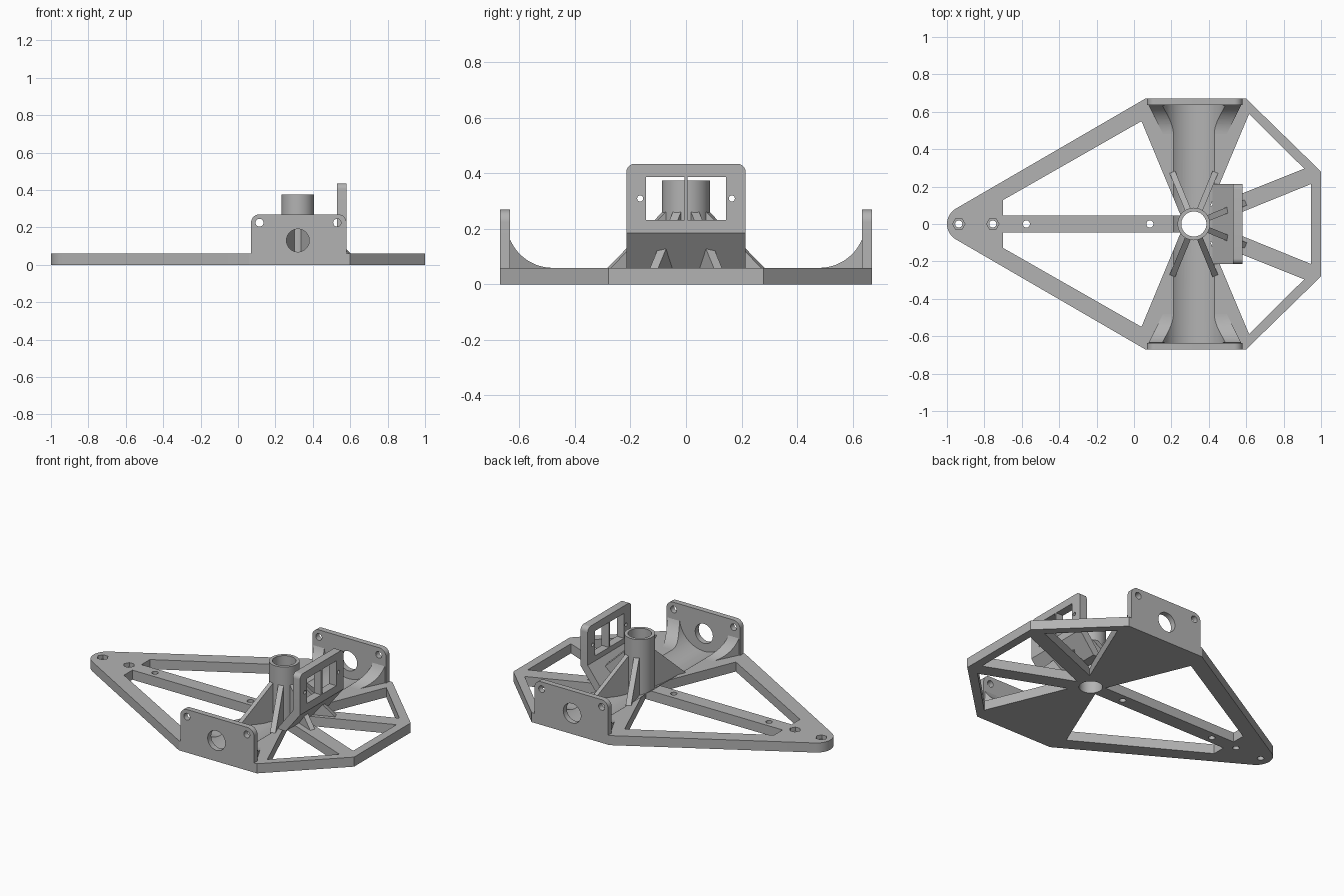
import bpy, bmesh
from math import sin, cos, pi, radians
from mathutils import Matrix

cube = bpy.data.objects.get("Cube")
if cube:
    bpy.data.objects.remove(cube, do_unlink=True)

grey = bpy.data.materials.new("plain grey")
grey.use_nodes = True
colour = (0.45, 0.45, 0.45, 1)
grey.diffuse_color = colour
grey.node_tree.nodes["Principled BSDF"].inputs["Base Color"].default_value = colour

HUB = 0.32      # x of the centre tube
DECK = 0.06     # thickness of the flat frame


def prism(name, pts, axis, lo, hi):
    """Extrude a 2D outline along an axis."""
    place = {"x": lambda u, v, w: (w, u, v),
             "y": lambda u, v, w: (u, w, v),
             "z": lambda u, v, w: (u, v, w)}[axis]
    bm = bmesh.new()
    low = [bm.verts.new(place(u, v, lo)) for u, v in pts]
    high = [bm.verts.new(place(u, v, hi)) for u, v in pts]
    bm.faces.new(low)
    bm.faces.new(high)
    n = len(pts)
    for i in range(n):
        j = (i + 1) % n
        bm.faces.new((low[i], low[j], high[j], high[i]))
    bmesh.ops.recalc_face_normals(bm, faces=bm.faces)
    mesh = bpy.data.meshes.new(name)
    bm.to_mesh(mesh)
    bm.free()
    mesh.materials.append(grey)
    ob = bpy.data.objects.new(name, mesh)
    bpy.context.collection.objects.link(ob)
    return ob


def arc(cx, cy, r, a0, a1, n):
    return [(cx + r * cos(radians(a0 + (a1 - a0) * i / n)),
             cy + r * sin(radians(a0 + (a1 - a0) * i / n))) for i in range(n + 1)]


def circle(cx, cy, r, n=32):
    return arc(cx, cy, r, 0, 360, n)[:-1]


def rect(u0, u1, v0, v1):
    return [(u0, v0), (u1, v0), (u1, v1), (u0, v1)]


def tab(u0, u1, v0, v1, r):
    """Rectangle with rounded top corners."""
    return ([(u0, v0), (u1, v0)] + arc(u1 - r, v1 - r, r, 0, 90, 8)
            + arc(u0 + r, v1 - r, r, 90, 180, 8))


def cut(ob, outline, axis, lo, hi, operation="DIFFERENCE"):
    tool = prism("cutter", outline, axis, lo, hi)
    mod = ob.modifiers.new("cut", "BOOLEAN")
    mod.operation = operation
    mod.solver = "EXACT"
    mod.object = tool
    bpy.context.view_layer.objects.active = ob
    bpy.ops.object.modifier_apply(modifier=mod.name)
    mesh = tool.data
    bpy.data.objects.remove(tool, do_unlink=True)
    bpy.data.meshes.remove(mesh)


parts = []
trough = circle(HUB, 0.19, 0.17, 64)

# Flat frame with a rounded tail
half = [(0.06, 0.67), (0.60, 0.67), (1.0, 0.28)]
outline = (arc(-0.905, 0, 0.095, 240, 120, 16) + half
           + [(x, -y) for x, y in reversed(half)])
frame = prism("base_frame", outline, "z", 0, DECK)
parts.append(frame)

# Openings between the frame arms
for s in (1, -1):
    for opening in ([(-0.70, 0.045), (-0.70, 0.128), (0.04, 0.55), (0.25, 0.045)],
                    [(0.615, 0.588), (0.91, 0.296), (0.408, 0.095)]):
        cut(frame, [(x, s * y) for x, y in opening], "z", -0.1, 0.2)
cut(frame, [(0.42, 0), (0.947, 0.214), (0.947, -0.214)], "z", -0.1, 0.2)

# Shallow trough, hub bore, screw holes and hexagonal nut recesses
cut(frame, trough, "y", -0.635, 0.635)
cut(frame, circle(HUB, 0, 0.067, 48), "z", -0.1, 0.2)
for x in (-0.937, -0.755, -0.575, 0.085):
    cut(frame, circle(x, 0, 0.019, 24), "z", -0.1, 0.2)
for x in (-0.937, -0.755):
    cut(frame, circle(x, 0, 0.033, 6), "z", 0.035, 0.2)

# Centre tube
tube = prism("centre_tube", circle(HUB, 0, 0.087, 48), "z", 0.01, 0.375)
cut(tube, circle(HUB, 0, 0.067, 48), "z", -0.1, 0.5)
parts.append(tube)

# Triangular ribs around the tube
for i, angle in enumerate((22.5, 67.5, 112.5, -22.5, -67.5, -112.5)):
    rib = prism("tube_rib_%d" % (i + 1),
                [(0.076, 0.025), (0.30, 0.025), (0.30, DECK), (0.076, 0.27)],
                "y", -0.016, 0.016)
    rib.data.transform(Matrix.Translation((HUB, 0, 0))
                       @ Matrix.Rotation(radians(angle), 4, "Z"))
    parts.append(rib)

# Side brackets with their curved, hollowed feet
for side, s in (("left", 1), ("right", -1)):
    name = "back" if s > 0 else "front"
    lo, hi = sorted((s * 0.635, s * 0.67))
    bracket = prism(name + "_bracket", tab(0.07, 0.58, DECK, 0.27, 0.045), "y", lo, hi)
    cut(bracket, circle(HUB, 0.13, 0.061, 40), "y", -1, 1)
    for x in (0.115, 0.53):
        cut(bracket, circle(x, 0.225, 0.021, 24), "y", -1, 1)
    parts.append(bracket)

    curve = arc(0.48, 0.227, 0.167, 270, 338, 14)
    profile = [(s * y, z) for y, z in curve + [(0.635, DECK)]]
    foot = prism(name + "_bracket_foot", profile, "x", 0.07, 0.58)
    mask = [(0.07, s * 0.65), (0.58, s * 0.65), (0.475, s * 0.44), (0.175, s * 0.44)]
    cut(foot, mask, "z", 0, 0.4, "INTERSECT")
    cut(foot, trough, "y", -1, 1)
    parts.append(foot)

# Upright window plate: two openings either side of a thin bar, and screw holes
window = prism("window_plate", tab(-0.215, 0.215, 0.185, 0.435, 0.03), "x", 0.53, 0.58)
for s in (1, -1):
    u0, u1 = sorted((s * 0.005, s * 0.145))
    cut(window, rect(u0, u1, 0.232, 0.388), "x", 0.4, 0.7)
    cut(window, circle(s * 0.165, 0.31, 0.011, 20), "x", 0.4, 0.7)
parts.append(window)

# Sloping slab that carries the window plate
parts.append(prism("sloping_support",
                   [(0.42, 0.057), (0.53, 0.2), (0.53, 0.185), (0.58, 0.185), (0.48, 0.057)],
                   "y", -0.215, 0.215))

# Smooth round walls, crisp edges
bpy.ops.object.select_all(action="DESELECT")
for ob in parts:
    ob.select_set(True)
bpy.context.view_layer.objects.active = frame
bpy.ops.object.shade_smooth_by_angle(angle=radians(30))
